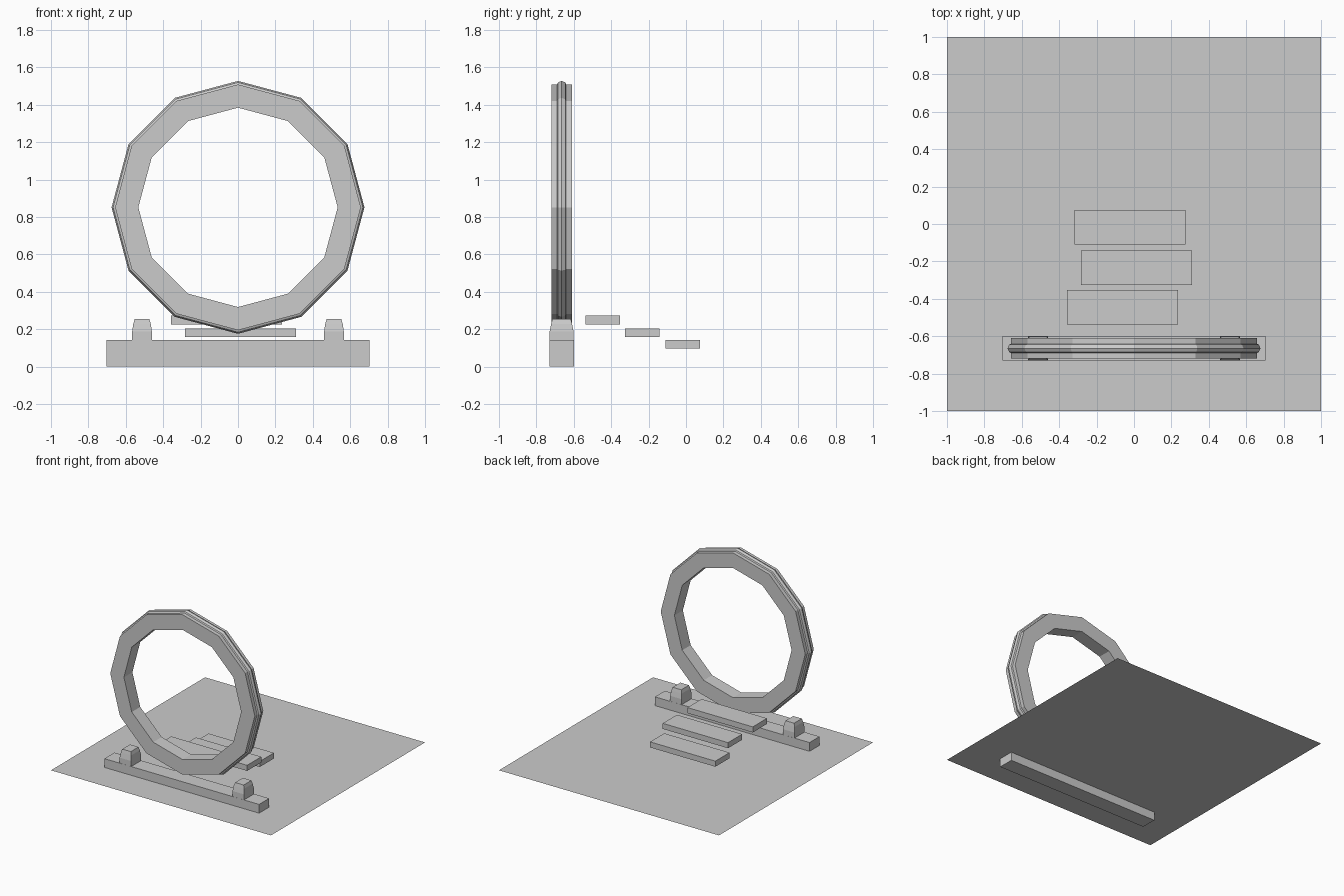
import bpy, bmesh
from math import sin, cos, pi

if "Cube" in bpy.data.objects:
    bpy.data.objects.remove(bpy.data.objects["Cube"])

RING_Y, RING_Z, SIDES = -0.665, 0.852, 12


def make(name, bm):
    bmesh.ops.recalc_face_normals(bm, faces=bm.faces[:])
    me = bpy.data.meshes.new(name)
    bm.to_mesh(me)
    bm.free()
    ob = bpy.data.objects.new(name, me)
    bpy.context.collection.objects.link(ob)
    return ob


def box(name, x0, x1, y0, y1, z0, z1):
    bm = bmesh.new()
    bmesh.ops.create_cube(bm, size=1)
    for v in bm.verts:
        v.co = ((x0 + x1) / 2 + v.co.x * (x1 - x0),
                (y0 + y1) / 2 + v.co.y * (y1 - y0),
                (z0 + z1) / 2 + v.co.z * (z1 - z0))
    return make(name, bm)


def lathe(name, profile):
    """Sweep a closed (radius, y) profile around the ring's y axis."""
    bm = bmesh.new()
    loops = []
    for i in range(SIDES):
        a = 2 * pi * i / SIDES
        loops.append([bm.verts.new((r * sin(a), RING_Y + y, RING_Z + r * cos(a)))
                      for r, y in profile])
    n = len(profile)
    for i in range(SIDES):
        p, q = loops[i], loops[(i + 1) % SIDES]
        for j in range(n):
            k = (j + 1) % n
            bm.faces.new((p[j], p[k], q[k], q[j]))
    return make(name, bm)


def stack(name, cx, sections):
    """Rectangular sections (half x, half y, z) joined bottom to top."""
    bm = bmesh.new()
    rings = [[bm.verts.new((cx + sx * hx, RING_Y + sy * hy, z))
              for sx, sy in ((-1, -1), (1, -1), (1, 1), (-1, 1))]
             for hx, hy, z in sections]
    for a, b in zip(rings, rings[1:]):
        for j in range(4):
            k = (j + 1) % 4
            bm.faces.new((a[j], a[k], b[k], b[j]))
    bm.faces.new(rings[0])
    bm.faces.new(rings[-1])
    return make(name, bm)


# Thin ground sheet, cutting the base at half height
bm = bmesh.new()
bmesh.ops.create_grid(bm, x_segments=1, y_segments=1, size=1)
for v in bm.verts:
    v.co.z = 0.07
make("floor_sheet", bm)

# Base bar and its two tapered clamps
box("base_bar", -0.703, 0.703, -0.73, -0.60, 0, 0.142)
for side, cx in (("left", -0.513), ("right", 0.513)):
    stack("clamp_" + side, cx, [(0.053, 0.064, 0.14), (0.053, 0.064, 0.187),
                                (0.047, 0.056, 0.228), (0.039, 0.050, 0.255)])

# Upright ring with a raised outer rim
lathe("ring", [(0.533, -0.055), (0.657, -0.055), (0.657, 0.055), (0.533, 0.055)])
lathe("ring_rim", [(0.648 + 0.028 * cos(j * pi / 4), 0.028 * sin(j * pi / 4))
                   for j in range(8)])

# Floating steps rising toward the ring
for i, (cx, cy, cz) in enumerate([(-0.022, -0.018, 0.121), (0.014, -0.234, 0.181),
                                  (-0.062, -0.446, 0.25)]):
    box(f"step_{i + 1}", cx - 0.297, cx + 0.297, cy - 0.092, cy + 0.092,
        cz - 0.023, cz + 0.023)
